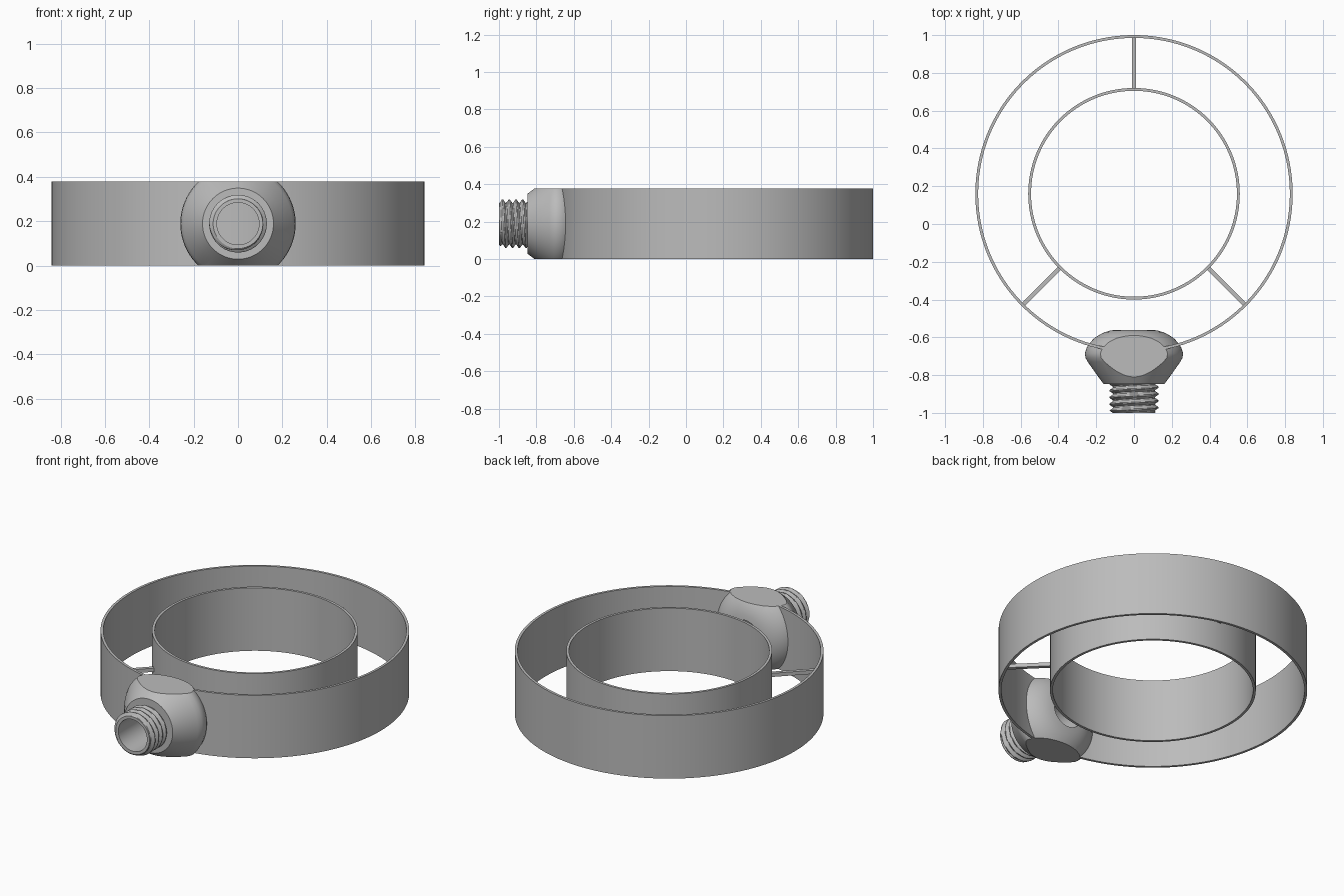
import bpy, bmesh, math
from mathutils import Matrix, Vector

old = bpy.data.objects.get("Cube")
if old:
    bpy.data.objects.remove(old, do_unlink=True)

HEIGHT = 0.378
MID = HEIGHT / 2
CENTRE_Y = 0.16
BORE = 0.095

grey = bpy.data.materials.new("plain grey")
grey.use_nodes = True
grey.diffuse_color = (0.5, 0.5, 0.5, 1)
grey.node_tree.nodes["Principled BSDF"].inputs["Base Color"].default_value = (0.5, 0.5, 0.5, 1)


def finish(name, bm):
    bmesh.ops.recalc_face_normals(bm, faces=bm.faces)
    mesh = bpy.data.meshes.new(name)
    bm.to_mesh(mesh)
    bm.free()
    mesh.materials.append(grey)
    obj = bpy.data.objects.new(name, mesh)
    bpy.context.collection.objects.link(obj)
    return obj


def smooth(obj):
    bpy.ops.object.select_all(action='DESELECT')
    obj.select_set(True)
    bpy.context.view_layer.objects.active = obj
    bpy.ops.object.shade_smooth_by_angle(angle=math.radians(32))


def upright(r, a, h):
    return (r * math.cos(a), CENTRE_Y + r * math.sin(a), h)


def forward(r, a, h):
    return (r * math.cos(a), h, MID + r * math.sin(a))


def lathe(profile, place, steps, closed=True):
    """Revolve profile(angle) -> [(radius, height)] about an axis."""
    bm = bmesh.new()
    rows = []
    for i in range(steps):
        a = math.tau * i / steps
        rows.append([bm.verts.new(place(r, a, h)) for r, h in profile(a)])
    n = len(rows[0])
    for i in range(steps):
        p, q = rows[i], rows[(i + 1) % steps]
        for j in range(n if closed else n - 1):
            k = (j + 1) % n
            bm.faces.new((p[j], p[k], q[k], q[j]))
    if not closed:
        bmesh.ops.holes_fill(bm, edges=bm.edges, sides=0)
    return bm


def band(name, outer, inner):
    section = [(outer, 0), (outer, HEIGHT), (inner, HEIGHT), (inner, 0)]
    return finish(name, lathe(lambda a: section, upright, 160))


# Two concentric bands
outer_band = band("outer_band", 0.84, 0.825)
inner_band = band("inner_band", 0.56, 0.545)

# Rounded hub with a through bore, flattened above and below
hub_curve = [(BORE, -0.56), (0.125, -0.564), (0.155, -0.573), (0.185, -0.587),
             (0.213, -0.607), (0.236, -0.631), (0.252, -0.658), (0.26, -0.685),
             (0.257, -0.708), (0.245, -0.73), (0.19, -0.808), (0.16, -0.848)]
bm = lathe(lambda a: hub_curve + [(BORE, -0.848)], forward, 96)
for z, side in ((HEIGHT, 1), (0, -1)):
    bmesh.ops.bisect_plane(bm, geom=bm.verts[:] + bm.edges[:] + bm.faces[:],
                           plane_co=(0, 0, z), plane_no=(0, 0, side), clear_outer=True)
    rim = [e for e in bm.edges if e.is_boundary]
    bmesh.ops.holes_fill(bm, edges=rim, sides=0)
hub = finish("hub", bm)

# Remove the stretch of outer band that passes through the hub
cutter = finish("hub_cutter", lathe(lambda a: hub_curve, forward, 96, closed=False))
cutter.hide_render = True
cut = outer_band.modifiers.new("hub_gap", 'BOOLEAN')
cut.operation = 'DIFFERENCE'
cut.solver = 'EXACT'
cut.object = cutter
bpy.context.view_layer.objects.active = outer_band
bpy.ops.object.modifier_apply(modifier=cut.name)
bpy.data.objects.remove(cutter, do_unlink=True)

# Threaded spout
PITCH, ROWS, START, END = 0.036, 48, -0.845, -1.0


def thread(a):
    pts = [(BORE, START)]
    for j in range(ROWS + 1):
        y = START + (END - START) * j / ROWS
        wave = abs(((y / PITCH + a / math.tau) % 1) * 2 - 1)
        ridge = min(1, max(0, 1.5 * wave - 0.25))
        fade = min(1, (y - END) / 0.012)
        pts.append((0.112 + 0.018 * ridge * fade, y))
    return pts + [(BORE, END)]


spout = finish("threaded_spout", lathe(thread, forward, 72))

# Three thin struts joining the bands
for i, degrees in enumerate((90, 225, 315)):
    a = math.radians(degrees)
    spot = Vector(upright(0.692, a, MID))
    bm = bmesh.new()
    bmesh.ops.create_cube(bm, size=1, matrix=Matrix.Translation(spot)
                          @ Matrix.Rotation(a, 4, 'Z')
                          @ Matrix.Diagonal((0.275, 0.022, 0.022, 1)))
    finish(f"strut_{i + 1}", bm)

for part in (outer_band, inner_band, hub, spout):
    smooth(part)
